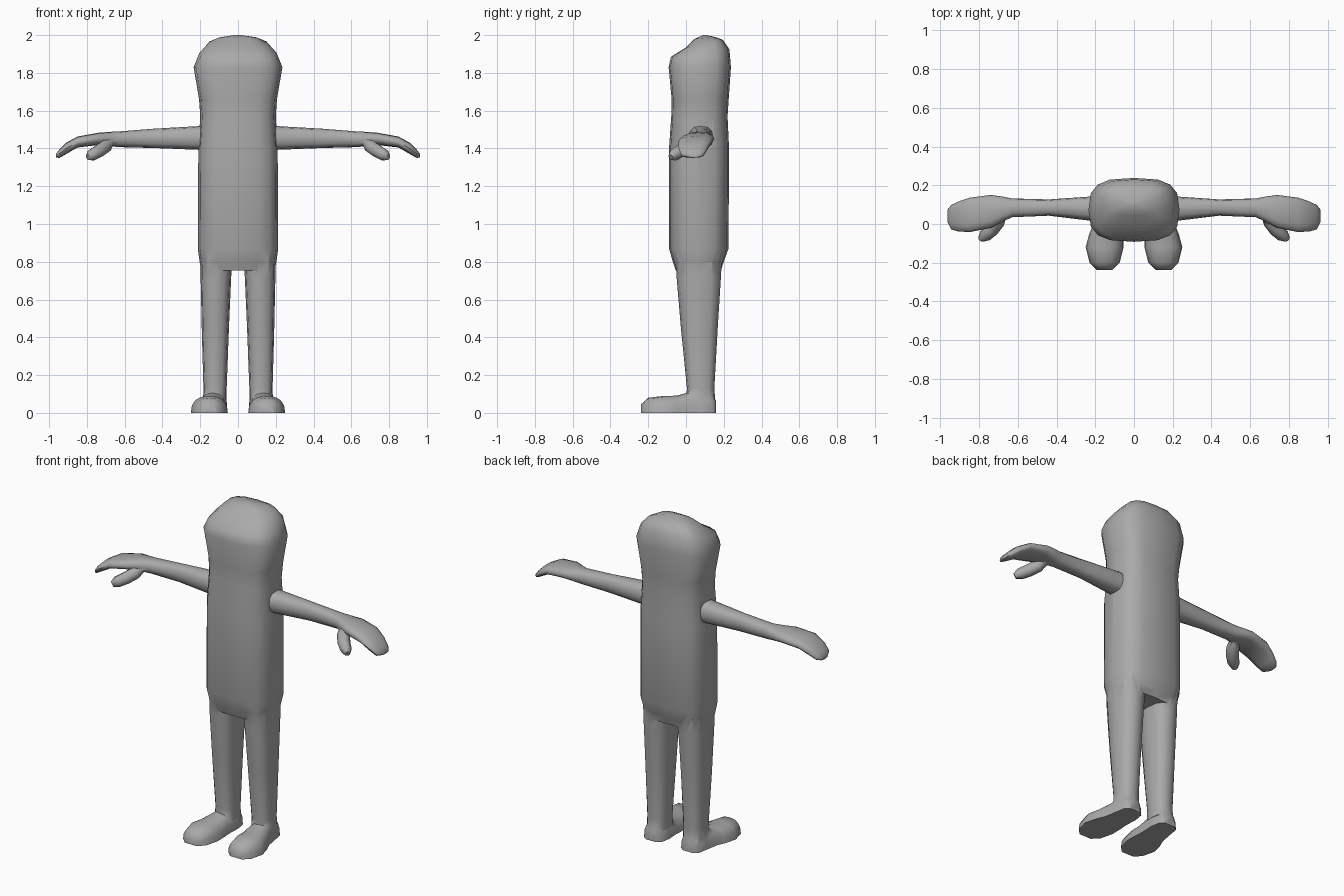
import bpy, bmesh, math
from mathutils import Vector

if "Cube" in bpy.data.objects:
    bpy.data.objects.remove(bpy.data.objects["Cube"])

grey = bpy.data.materials.new("plain grey")
grey.diffuse_color = (0.4, 0.4, 0.4, 1)
grey.use_nodes = True
grey.node_tree.nodes["Principled BSDF"].inputs["Base Color"].default_value = grey.diffuse_color


def spow(v, p):
    return math.copysign(abs(v) ** p, v)


def loft(name, rings, sides=16, n=3.0, flat_bottom=False):
    """Skin a row of rounded-box rings, each given as (centre, u, v)."""
    bm = bmesh.new()
    loops = []
    for c, u, v in rings:
        c, u, v = Vector(c), Vector(u), Vector(v)
        loop = []
        for i in range(sides):
            a = 2 * math.pi * i / sides
            s = spow(math.sin(a), 2 / n)
            if flat_bottom:
                s = max(s, 0)
            loop.append(bm.verts.new(c + u * spow(math.cos(a), 2 / n) + v * s))
        loops.append(loop)
    for a, b in zip(loops, loops[1:]):
        for i in range(sides):
            j = (i + 1) % sides
            bm.faces.new((a[i], a[j], b[j], b[i]))
    bm.faces.new(loops[0][::-1])
    bm.faces.new(loops[-1])
    bmesh.ops.recalc_face_normals(bm, faces=bm.faces)
    me = bpy.data.meshes.new(name)
    bm.to_mesh(me)
    bm.free()
    me.materials.append(grey)
    ob = bpy.data.objects.new(name, me)
    bpy.context.collection.objects.link(ob)
    return ob


def apply(ob, mod):
    bpy.context.view_layer.objects.active = ob
    bpy.ops.object.modifier_apply(modifier=mod.name)


# Torso and head: z, half width, front y, back y, forward slope
torso = [(0.755, 0.195, -0.055, 0.185, 0), (0.80, 0.203, -0.07, 0.20, 0),
         (0.87, 0.213, -0.09, 0.225, 0), (1.40, 0.210, -0.09, 0.228, 0),
         (1.57, 0.200, -0.078, 0.220, 0), (1.66, 0.206, -0.076, 0.226, 0),
         (1.83, 0.235, -0.092, 0.238, 0), (1.905, 0.205, -0.08, 0.230, 0.02),
         (1.955, 0.160, 0.00, 0.195, 0.02), (1.985, 0.105, 0.045, 0.155, 0.005),
         (2.0, 0.02, 0.09, 0.11, 0)]
body = loft("body", [((0, (f + b) / 2, z), (w, 0, 0), (0, (b - f) / 2, t))
                     for z, w, f, b, t in torso])

# Leg: z, inner x, outer x, front y, back y
leg_rows = [(0.06, 0.06, 0.185, 0.0, 0.155), (0.13, 0.06, 0.183, 0.005, 0.15),
            (0.45, 0.048, 0.192, -0.027, 0.168), (0.72, 0.036, 0.198, -0.05, 0.185),
            (0.82, 0.03, 0.200, -0.055, 0.19)]
leg = loft("leg", [(((i + o) / 2, (f + b) / 2, z), ((o - i) / 2, 0, 0), (0, (b - f) / 2, 0))
                   for z, i, o, f, b in leg_rows], 12, 2.6)

# Foot: y, centre x, half width, height
foot_rows = [(-0.238, 0.152, 0.04, 0.045), (-0.20, 0.152, 0.078, 0.08),
             (-0.12, 0.152, 0.098, 0.09), (-0.05, 0.143, 0.088, 0.091),
             (0.0, 0.134, 0.075, 0.105), (0.08, 0.125, 0.07, 0.12),
             (0.14, 0.125, 0.06, 0.10), (0.16, 0.125, 0.035, 0.06)]
foot = loft("foot", [((x, y, 0), (w, 0, 0), (0, 0, h)) for y, x, w, h in foot_rows],
            16, 2.4, True)

# Arm and mitten hand: x, front y, back y, low z, high z
arm_rows = [(0.12, 0.01, 0.145, 1.395, 1.525), (0.21, 0.015, 0.143, 1.393, 1.518),
            (0.44, 0.043, 0.127, 1.402, 1.505), (0.63, 0.035, 0.132, 1.407, 1.49),
            (0.68, 0.012, 0.142, 1.412, 1.488), (0.74, -0.02, 0.15, 1.418, 1.483),
            (0.85, -0.042, 0.136, 1.405, 1.463), (0.91, -0.038, 0.115, 1.37, 1.43),
            (0.945, -0.028, 0.098, 1.35, 1.395), (0.963, 0.01, 0.075, 1.352, 1.372)]
arm = loft("arm", [((x, (f + b) / 2, (l + h) / 2), (0, (b - f) / 2, 0), (0, 0, (h - l) / 2))
                   for x, f, b, l, h in arm_rows], 12, 2.5)

# Thumb: centre and radius along a short bent path
path = [((0.68, 0.05, 1.435), 0.025), ((0.70, 0.015, 1.412), 0.036),
        ((0.735, -0.03, 1.387), 0.036), ((0.77, -0.062, 1.367), 0.033),
        ((0.792, -0.08, 1.353), 0.017)]
axis = (Vector(path[-1][0]) - Vector(path[0][0])).normalized()
side = axis.cross(Vector((0, 0, 1))).normalized()
thumb = loft("thumb", [(c, side * r, side.cross(axis) * r) for c, r in path], 8, 2.0)

# Mirror the limbs and weld everything into one skin
for part in (leg, foot, arm, thumb):
    apply(part, part.modifiers.new("mirror", 'MIRROR'))
    weld = body.modifiers.new("weld", 'BOOLEAN')
    weld.operation = 'UNION'
    weld.solver = 'EXACT'
    weld.object = part
    apply(body, weld)
    bpy.data.objects.remove(part)

# Smooth shading
for ob in bpy.context.selected_objects:
    ob.select_set(False)
body.select_set(True)
bpy.context.view_layer.objects.active = body
bpy.ops.object.shade_smooth_by_angle(angle=math.radians(60))
